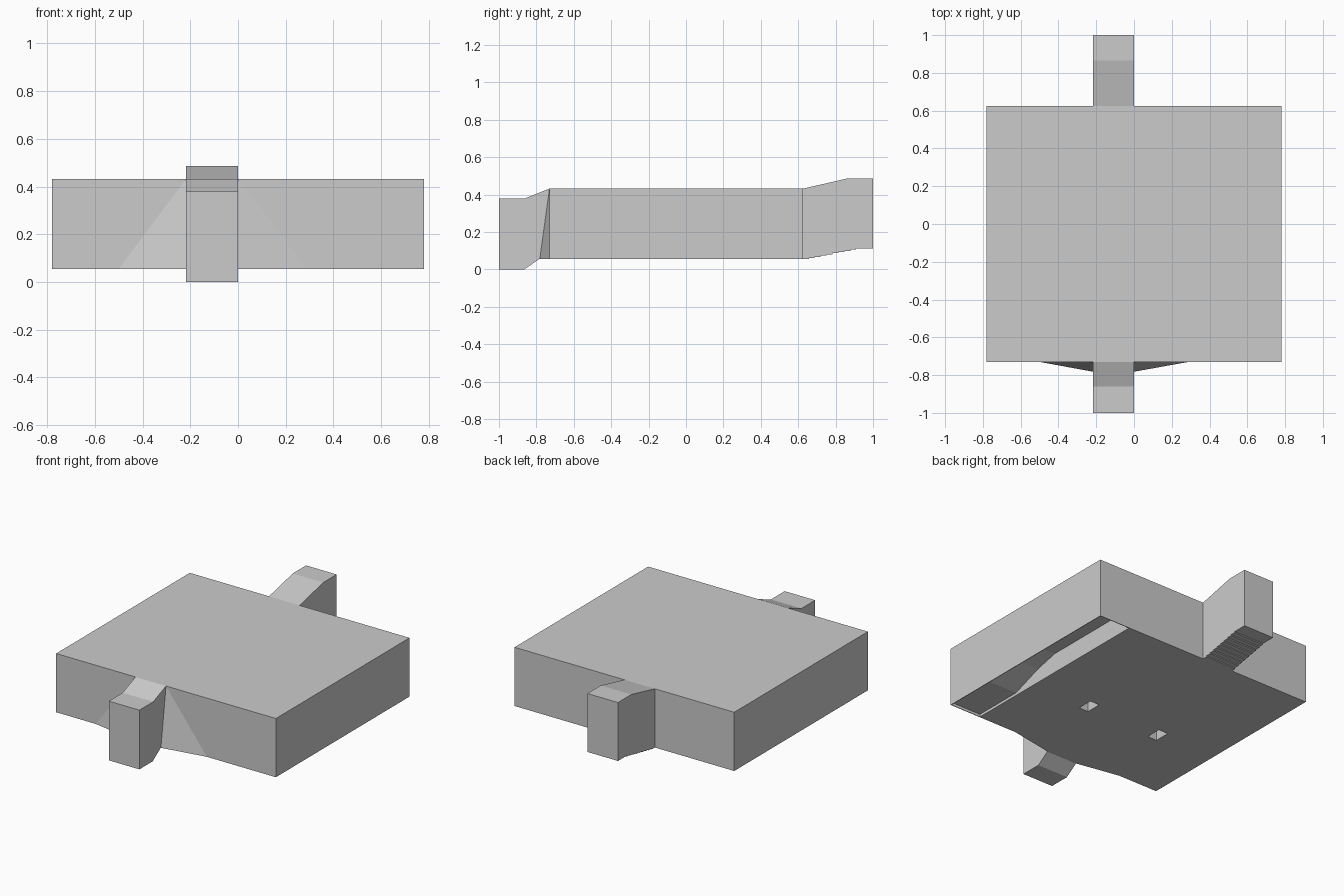
import bpy
import bmesh

old = bpy.data.objects.get("Cube")
if old:
    bpy.data.objects.remove(old, do_unlink=True)

grey = bpy.data.materials.new("plain_grey")
grey.use_nodes = True
grey.diffuse_color = (0.6, 0.6, 0.6, 1)
grey.node_tree.nodes["Principled BSDF"].inputs["Base Color"].default_value = (0.6, 0.6, 0.6, 1)


def finish(name, bm):
    bmesh.ops.recalc_face_normals(bm, faces=bm.faces[:])
    mesh = bpy.data.meshes.new(name)
    bm.to_mesh(mesh)
    bm.free()
    mesh.materials.append(grey)
    obj = bpy.data.objects.new(name, mesh)
    bpy.context.scene.collection.objects.link(obj)
    return obj


def extrude_x(name, profile, x0, x1):
    """Extrude a closed (y, z) profile from x0 to x1."""
    bm = bmesh.new()
    face = bm.faces.new([bm.verts.new((x0, y, z)) for y, z in profile])
    grown = bmesh.ops.extrude_face_region(bm, geom=[face])["geom"]
    verts = [g for g in grown if isinstance(g, bmesh.types.BMVert)]
    bmesh.ops.translate(bm, verts=verts, vec=(x1 - x0, 0, 0))
    return finish(name, bm)


def rect(y0, y1, z0, z1):
    return [(y0, z0), (y1, z0), (y1, z1), (y0, z1)]


def cut(target, cutter):
    mod = target.modifiers.new(cutter.name, "BOOLEAN")
    mod.operation = "DIFFERENCE"
    mod.solver = "EXACT"
    mod.object = cutter
    cutter.hide_render = True
    cutter.hide_set(True)
    cutter.display_type = "WIRE"


FRONT, BACK, BASE, TOP = -0.73, 0.625, 0.055, 0.432
TAB_L, TAB_R = 0.0, -0.217

# Main slab
slab = extrude_x("slab", rect(FRONT, BACK, BASE, TOP), -0.78, 0.78)

# Underside channel along the left edge: deep at the back, ramping shallow forward
cut(slab, extrude_x("channel_cutter", [
    (BACK - 0.004, 0), (BACK - 0.004, 0.18), (-0.05, 0.18), (-0.2, 0.145),
    (-0.4, 0.072), (FRONT + 0.004, 0.072), (FRONT + 0.004, 0)], 0.56, 0.776))

# Two small sockets in the underside, either side of the tabs
tab_mid = (TAB_L + TAB_R) / 2
for side, label in ((1, "left"), (-1, "right")):
    x = tab_mid + side * 0.26
    cut(slab, extrude_x(label + "_socket_cutter", rect(-0.275, -0.175, 0, 0.16),
                        x - 0.033, x + 0.033))

# Front tab, stepping down
extrude_x("front_tab", [
    (FRONT, BASE), (-0.785, BASE), (-0.865, 0), (-1, 0),
    (-1, 0.38), (-0.86, 0.38), (FRONT, TOP)], TAB_R, TAB_L)

# Tapered fillets flanking the front tab
bm = bmesh.new()
points = [(-0.5, FRONT, BASE), (0.29, FRONT, BASE)]
for x in (TAB_R, TAB_L):
    points += [(x, -0.782, BASE), (x, FRONT, TOP)]
hull = bmesh.ops.convex_hull(bm, input=[bm.verts.new(p) for p in points])
finish("front_fillets", bm)

# Back tab, stepping up, with a stair-stepped underside
steps = 9
run, rise = (0.91 - BACK) / steps, (0.112 - BASE) / steps
stairs = []
for i in range(steps):
    y = BACK + run * (i + 1)
    stairs += [(y, BASE + rise * i), (y, BASE + rise * (i + 1))]
extrude_x("back_tab", [(BACK, BASE)] + stairs + [
    (1, 0.112), (1, 0.487), (0.865, 0.487), (BACK, TOP)], TAB_R, TAB_L)
